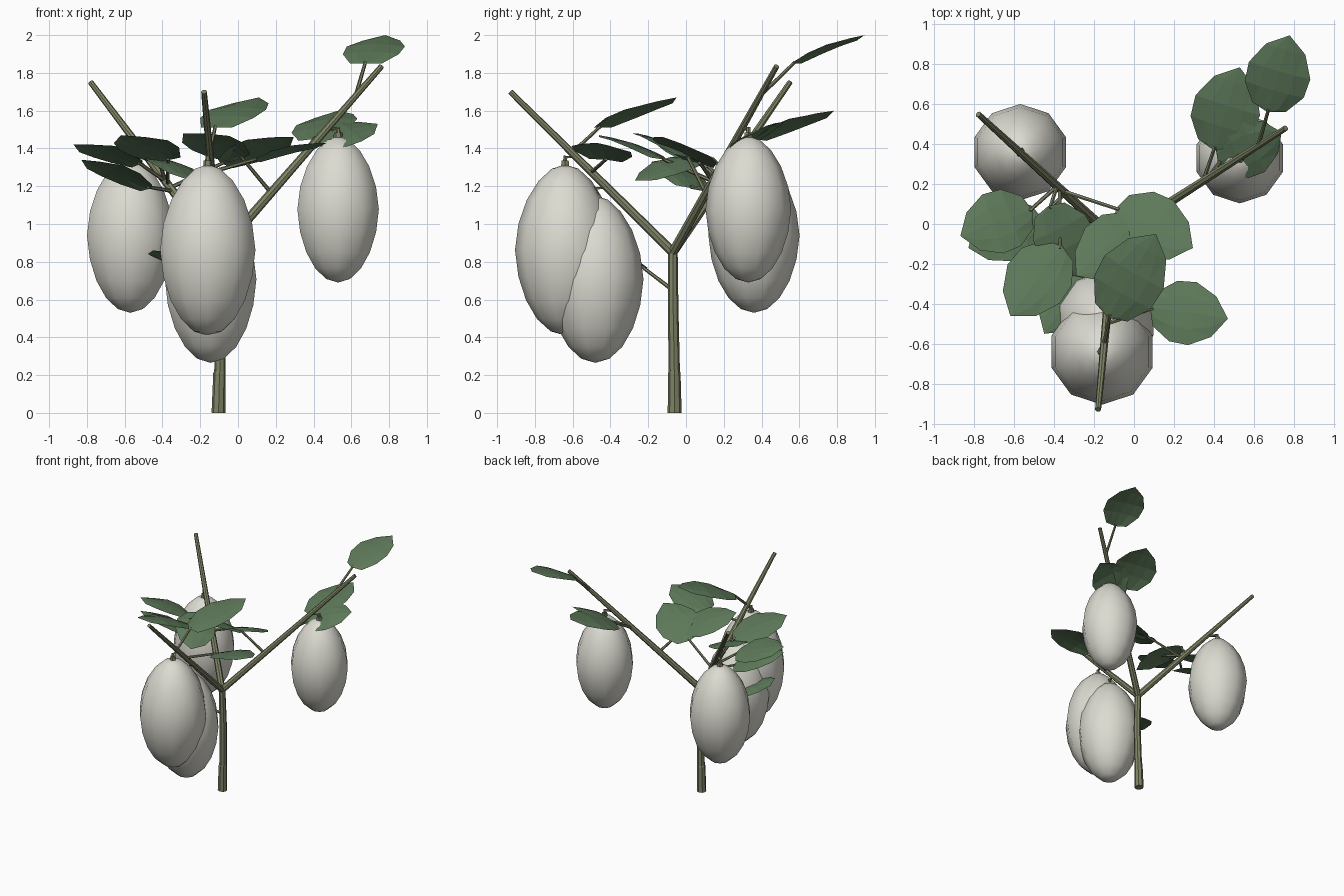
import bpy, bmesh, math
from mathutils import Vector as V

if "Cube" in bpy.data.objects:
    bpy.data.objects.remove(bpy.data.objects["Cube"])


def material(name, color):
    m = bpy.data.materials.new(name)
    m.diffuse_color = (*color, 1)
    m.use_nodes = True
    m.node_tree.nodes["Principled BSDF"].inputs["Base Color"].default_value = m.diffuse_color
    return m


BARK = material("bark", (0.21, 0.23, 0.13))
LEAF = material("leaf_green", (0.11, 0.19, 0.10))
SKIN = material("fruit_skin", (0.72, 0.71, 0.64))


def mesh_object(name, bm, mat=None, smooth=False):
    me = bpy.data.meshes.new(name)
    bm.to_mesh(me)
    bm.free()
    if mat:
        me.materials.append(mat)
    for p in me.polygons:
        p.use_smooth = smooth
    ob = bpy.data.objects.new(name, me)
    bpy.context.collection.objects.link(ob)
    return ob


def tube(name, points, radii, sides=8):
    """Tapered capped tube along a path."""
    bm = bmesh.new()
    pts = [V(p) for p in points]
    rings = []
    for i, p in enumerate(pts):
        d = (pts[min(i + 1, len(pts) - 1)] - pts[max(i - 1, 0)]).normalized()
        ref = V((0, 1, 0)) if abs(d.y) < 0.9 else V((1, 0, 0))
        u = ref.cross(d).normalized()
        w = d.cross(u)
        rings.append([bm.verts.new(p + radii[i] * (u * math.cos(a) + w * math.sin(a)))
                      for a in (2 * math.pi * k / sides for k in range(sides))])
    for a, b in zip(rings, rings[1:]):
        for k in range(sides):
            n = (k + 1) % sides
            bm.faces.new((a[k], a[n], b[n], b[k]))
    bm.faces.new(rings[0][::-1])
    bm.faces.new(rings[-1])
    bmesh.ops.recalc_face_normals(bm, faces=bm.faces[:])
    return mesh_object(name, bm, BARK)


# Trunk and three branches
FORK = V((-0.10, -0.07, 0.85))
tube("trunk", [(-0.103, -0.06, 0), (-0.098, -0.062, 0.21), (-0.096, -0.062, 0.22),
               (-0.09, -0.068, 0.55), FORK],
     [0.037, 0.033, 0.030, 0.028, 0.026])
ENDS = {"right": V((0.76, 0.48, 1.835)), "left": V((-0.78, 0.55, 1.75)),
        "front": V((-0.18, -0.93, 1.70))}


def on_branch(which, t):
    return FORK.lerp(ENDS[which], t)


for which in ENDS:
    tube(which + "_branch", [on_branch(which, t) for t in (0, 0.35, 0.7, 1)],
         [0.026, 0.023, 0.019, 0.015])

# Hanging fruits: branch, axis x, y, bottom, top, radius
FRUITS = [("front", -0.16, -0.64, 0.41, 1.315, 0.255),
          ("front", -0.145, -0.48, 0.265, 1.15, 0.245),
          ("left", -0.57, 0.36, 0.53, 1.35, 0.232),
          ("right", 0.53, 0.33, 0.69, 1.465, 0.218)]
for i, (which, x, y, z0, z1, r) in enumerate(FRUITS, 1):
    bm = bmesh.new()
    bmesh.ops.create_uvsphere(bm, u_segments=10, v_segments=10, radius=1)
    for v in bm.verts:
        z = v.co.z
        s = r * 1.04 * (1 - 0.06 * abs(z) - 0.10 * max(z, 0) ** 3)
        v.co = V((x + s * v.co.x, y + s * v.co.y, (z0 + z1) / 2 + z * (z1 - z0) / 2))
    mesh_object(f"fruit_{i}", bm, SKIN, smooth=True)
    t = (z1 + 0.04 - FORK.z) / (ENDS[which].z - FORK.z)
    tube(f"fruit_stem_{i}", [on_branch(which, t), (x, y, z1 + 0.04), (x, y, z1 - 0.03)],
         [0.010, 0.013, 0.016], 6)
    tube(f"fruit_cap_{i}", [(x, y, z1 - 0.03), (x, y, z1 + 0.02)], [0.026, 0.022], 6)


def leaf(name, base, tip, width, roll, root):
    """Broad pointed blade, nearly flat, with its stalk."""
    base, tip = V(base), V(tip)
    along = tip - base
    side = V((-along.y, along.x, 0)).normalized()
    side = (side + V((0, 0, roll))).normalized()
    up = along.cross(side).normalized()
    bm = bmesh.new()
    profile = [(0.0, 0.0), (0.06, 0.55), (0.3, 0.96), (0.55, 1.0), (0.82, 0.64), (1.0, 0.0)]
    rows = []
    for t, w in profile:
        mid = base + along * t + up * 0.022 * math.sin(math.pi * t)
        if w == 0:
            rows.append([bm.verts.new(mid)])
        else:
            rows.append([bm.verts.new(mid + side * s * w * width / 2 - up * 0.014 * s * s)
                         for s in (-1, -0.5, 0, 0.5, 1)])
    for a, b in zip(rows, rows[1:]):
        for k in range(4):
            if len(a) == 1:
                bm.faces.new((a[0], b[k], b[k + 1]))
            elif len(b) == 1:
                bm.faces.new((a[k], b[0], a[k + 1]))
            else:
                bm.faces.new((a[k], b[k], b[k + 1], a[k + 1]))
    bmesh.ops.triangulate(bm, faces=bm.faces[:])
    bmesh.ops.recalc_face_normals(bm, faces=bm.faces[:])
    bm.normal_update()
    if sum(f.normal.z for f in bm.faces) < 0:
        bmesh.ops.reverse_faces(bm, faces=bm.faces[:])
    mesh_object(name, bm, LEAF)
    tube(name + "_stalk", [root, base + along * 0.04], [0.011, 0.009], 6)


# Leaves: base, tip, width, sideways tilt, stalk root
R, L, F = (lambda t, w=w: on_branch(w, t) for w in ("right", "left", "front"))
LEAVES = [
    ((0.40, 0.37, 1.45), (0.53, 0.785, 1.60), 0.34, -0.1, R(0.52)),
    ((0.67, 0.56, 1.85), (0.78, 0.945, 2.00), 0.32, 0.0, R(0.84)),
    ((0.42, 0.31, 1.42), (0.74, 0.46, 1.53), 0.30, 0.35, R(0.55)),
    ((-0.51, 0.07, 1.32), (-0.87, -0.06, 1.42), 0.32, 0.2, L(0.42)),
    ((-0.46, 0.03, 1.19), (-0.83, -0.12, 1.34), 0.30, 0.2, L(0.36)),
    ((-0.36, -0.11, 1.34), (-0.62, -0.46, 1.47), 0.33, 0.15, L(0.40)),
    ((-0.43, 0.09, 1.36), (-0.25, -0.27, 1.23), 0.31, -0.2, L(0.42)),
    ((0.03, 0.02, 1.35), (-0.29, -0.26, 1.48), 0.31, 0.25, R(0.32)),
    ((-0.09, 0.08, 1.32), (0.295, -0.12, 1.46), 0.34, -0.25, L(0.38)),
    ((-0.13, -0.47, 1.51), (0.11, -0.05, 1.67), 0.34, 0.0, F(0.62)),
    ((0.08, -0.42, 1.34), (0.47, -0.475, 1.43), 0.32, -0.1, F(0.5)),
    ((-0.22, -0.22, 0.77), (-0.45, -0.55, 0.86), 0.26, 0.0, (-0.09, -0.07, 0.65)),
]
for i, args in enumerate(LEAVES, 1):
    leaf(f"leaf_{i}", *args)
